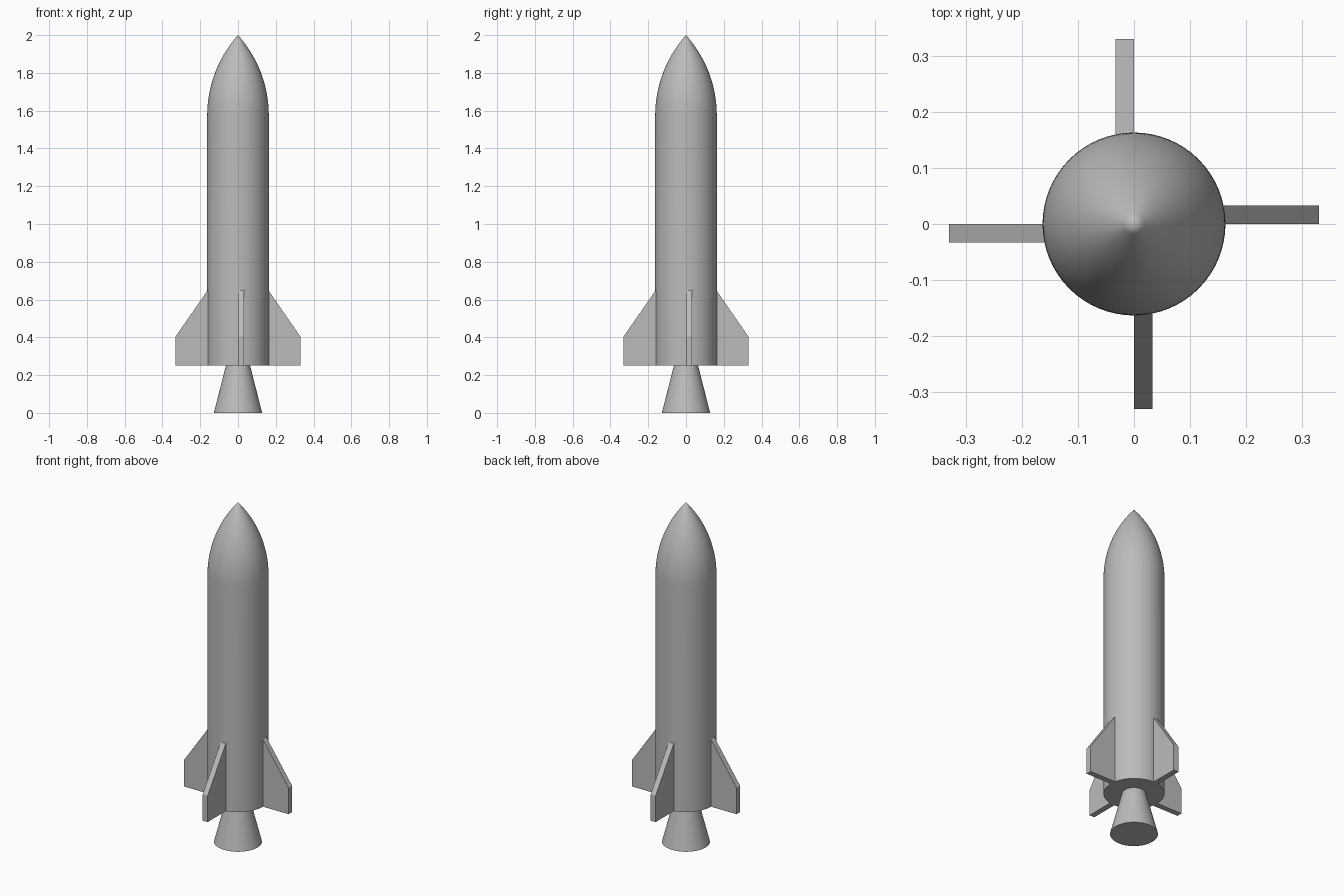
import bpy, bmesh, math
from mathutils import Matrix

cube = bpy.data.objects.get("Cube")
if cube:
    bpy.data.objects.remove(cube, do_unlink=True)

grey = bpy.data.materials.new("light grey")
grey.use_nodes = True
colour = (0.5, 0.5, 0.5, 1)
grey.diffuse_color = colour
grey.node_tree.nodes["Principled BSDF"].inputs["Base Color"].default_value = colour

RADIUS, BASE, SHOULDER, TIP = 0.163, 0.25, 1.575, 2.0


def finish(name, bm, smooth=False):
    bmesh.ops.recalc_face_normals(bm, faces=bm.faces)
    mesh = bpy.data.meshes.new(name)
    bm.to_mesh(mesh)
    bm.free()
    mesh.materials.append(grey)
    obj = bpy.data.objects.new(name, mesh)
    bpy.context.collection.objects.link(obj)
    if smooth:
        bpy.ops.object.select_all(action="DESELECT")
        obj.select_set(True)
        bpy.context.view_layer.objects.active = obj
        bpy.ops.object.shade_smooth_by_angle(angle=math.radians(30))
    return obj


def lathe(name, profile, steps=64):
    """Spin a (radius, height) profile that starts and ends on the axis."""
    bm = bmesh.new()
    verts = [bm.verts.new((r, 0, z)) for r, z in profile]
    edges = [bm.edges.new(pair) for pair in zip(verts, verts[1:])]
    bmesh.ops.spin(bm, geom=verts + edges, axis=(0, 0, 1), cent=(0, 0, 0),
                   angle=math.tau, steps=steps)
    bmesh.ops.remove_doubles(bm, verts=bm.verts, dist=1e-5)
    return finish(name, bm, smooth=True)


# Hull: straight tube running into a curved pointed nose
length = TIP - SHOULDER
arc = (RADIUS ** 2 + length ** 2) / (2 * RADIUS)
nose = [(math.sqrt(arc ** 2 - (length * t) ** 2) - arc + RADIUS, SHOULDER + length * t)
        for t in (i / 20 for i in range(20))]
lathe("hull", [(0, BASE), (RADIUS, BASE)] + nose + [(0, TIP)])

# Engine nozzle: closed flared cone under the hull
lathe("nozzle", [(0, 0), (0.128, 0), (0.064, BASE), (0, BASE)])

# Four tail fins, each set to one side of its axis
FIN = [(0.16, 0.25), (0.33, 0.25), (0.33, 0.405), (0.16, 0.65)]
THICKNESS = 0.033
for i, side in enumerate(("left", "back", "right", "front")):
    bm = bmesh.new()
    face = bm.faces.new([bm.verts.new((x, 0, z)) for x, z in FIN])
    grown = bmesh.ops.extrude_face_region(bm, geom=[face])["geom"]
    bmesh.ops.translate(bm, vec=(0, THICKNESS, 0),
                        verts=[v for v in grown if isinstance(v, bmesh.types.BMVert)])
    bm.transform(Matrix.Rotation(i * math.pi / 2, 4, "Z"))
    finish(side + "_fin", bm)
